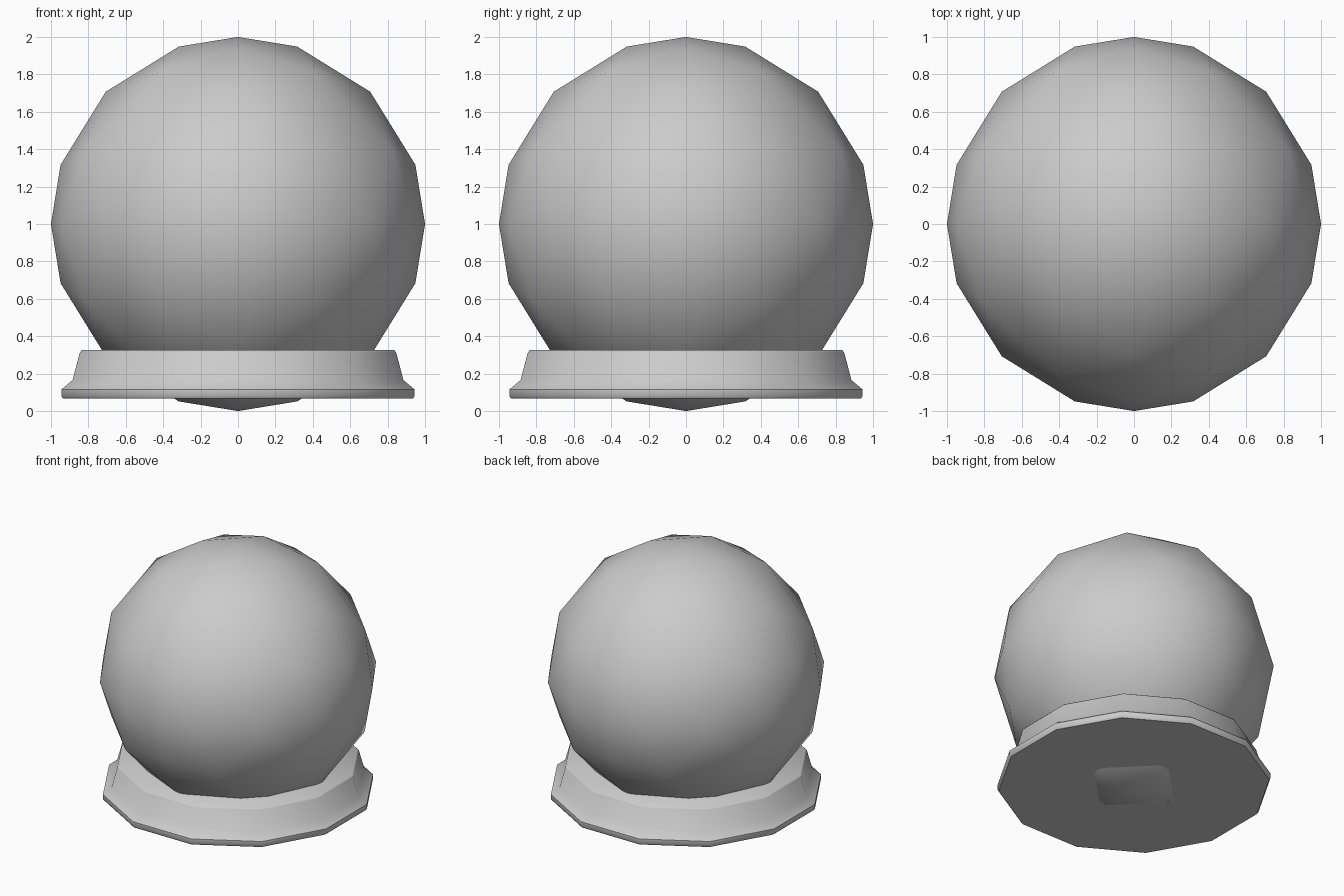
import bpy, bmesh
from math import cos, sin, pi, radians

if "Cube" in bpy.data.objects:
    bpy.data.objects.remove(bpy.data.objects["Cube"])


def add_object(name, bm, angle):
    bmesh.ops.recalc_face_normals(bm, faces=bm.faces)
    mesh = bpy.data.meshes.new(name)
    bm.to_mesh(mesh)
    bm.free()
    ob = bpy.data.objects.new(name, mesh)
    bpy.context.collection.objects.link(ob)
    bpy.ops.object.select_all(action='DESELECT')
    ob.select_set(True)
    bpy.context.view_layer.objects.active = ob
    bpy.ops.object.shade_smooth_by_angle(angle=radians(angle))
    return ob


# Globe: octahedron split twice, then pushed out to a unit sphere
bm = bmesh.new()
for axis in range(3):
    for s in (-1, 1):
        co = [0, 0, 0]
        co[axis] = s
        bm.verts.new(co)
bmesh.ops.convex_hull(bm, input=bm.verts)
for _ in range(2):
    bmesh.ops.subdivide_edges(bm, edges=bm.edges[:], cuts=1, use_grid_fill=True)
for v in bm.verts:
    v.co.normalize()
globe = add_object("globe", bm, 60)
globe.location.z = 1

# Base: twelve-sided stepped plinth, (radius, height) profile
profile = [(0.968, 0.067), (0.978, 0.08), (0.978, 0.115), (0.916, 0.165),
           (0.875, 0.315), (0.865, 0.325)]
SIDES = 12
bm = bmesh.new()
rings = []
for r, z in profile:
    angles = [2 * pi * (i + 0.5) / SIDES for i in range(SIDES)]
    rings.append([bm.verts.new((r * cos(a), r * sin(a), z)) for a in angles])
for lo, hi in zip(rings, rings[1:]):
    for i in range(SIDES):
        j = (i + 1) % SIDES
        bm.faces.new((lo[i], lo[j], hi[j], hi[i]))
bm.faces.new(rings[0][::-1])
bm.faces.new(rings[-1])
add_object("base", bm, 46)
